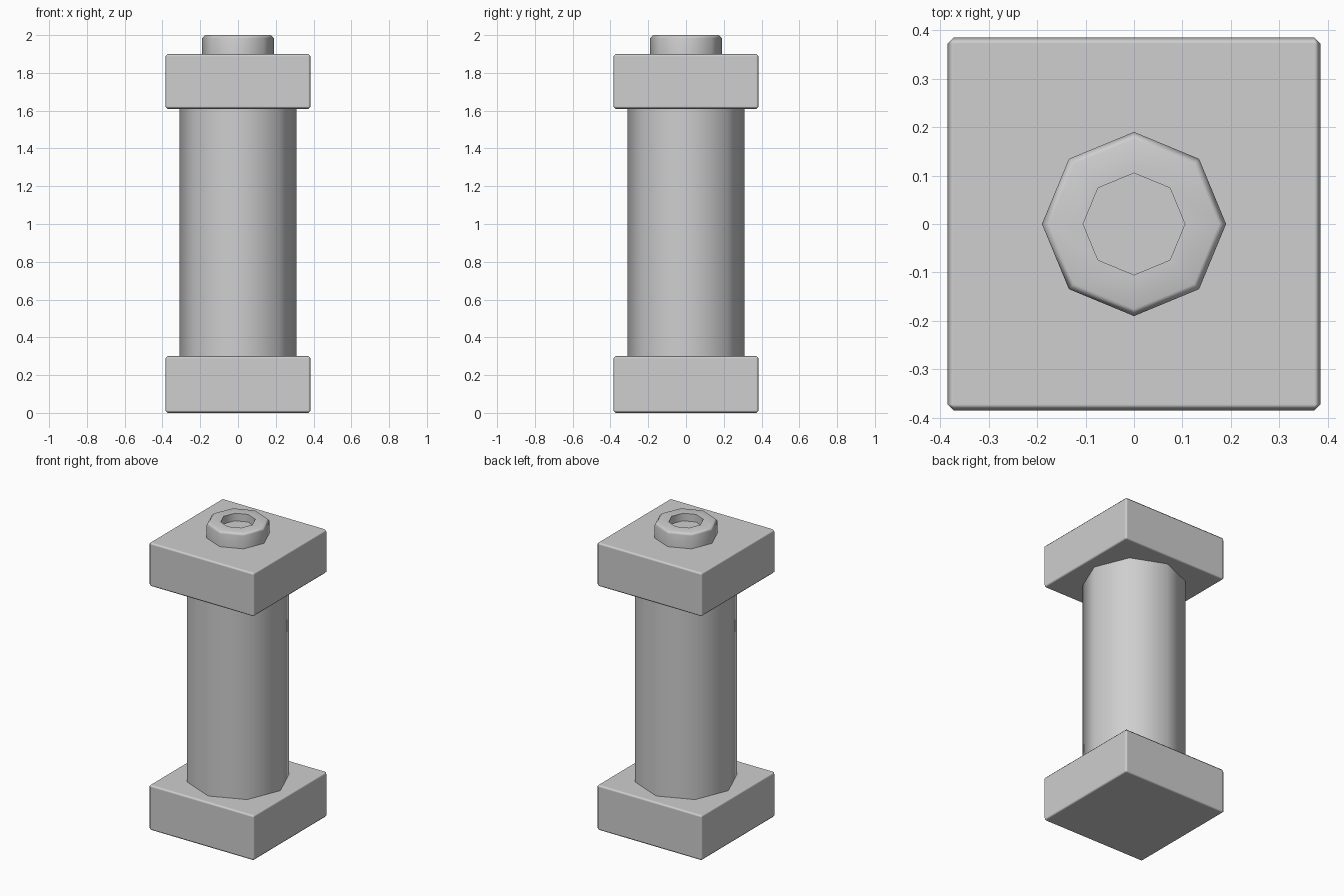
import bpy
import bmesh
from math import radians

cube = bpy.data.objects.get("Cube")
if cube:
    bpy.data.objects.remove(cube, do_unlink=True)

grey = bpy.data.materials.new("plain_grey")
grey.use_nodes = True
colour = (0.62, 0.62, 0.62, 1)
grey.diffuse_color = colour
grey.node_tree.nodes["Principled BSDF"].inputs["Base Color"].default_value = colour


def add_part(name, bm, angle=50):
    bmesh.ops.recalc_face_normals(bm, faces=bm.faces)
    mesh = bpy.data.meshes.new(name)
    bm.to_mesh(mesh)
    bm.free()
    mesh.materials.append(grey)
    obj = bpy.data.objects.new(name, mesh)
    bpy.context.collection.objects.link(obj)
    bpy.ops.object.select_all(action='DESELECT')
    obj.select_set(True)
    bpy.context.view_layer.objects.active = obj
    bpy.ops.object.shade_smooth_by_angle(angle=radians(angle))
    return obj


def add_slab(name, bottom, top, half=0.385):
    bm = bmesh.new()
    bmesh.ops.create_cube(bm, size=1)
    bmesh.ops.scale(bm, vec=(2 * half, 2 * half, top - bottom), verts=bm.verts)
    bmesh.ops.translate(bm, vec=(0, 0, (top + bottom) / 2), verts=bm.verts)
    obj = add_part(name, bm)
    bevel = obj.modifiers.new("chamfer", 'BEVEL')
    bevel.width = 0.013
    bevel.segments = 1
    # Large faces stay flat while the chamfers blend
    bevel.harden_normals = True
    for poly in obj.data.polygons:
        poly.use_smooth = True


def add_prism(name, profile):
    """Eight-sided turned solid through (radius, height) rings, capped at both ends."""
    bm = bmesh.new()
    rings = []
    for radius, height in profile:
        ring = bmesh.ops.create_circle(bm, segments=8, radius=radius)["verts"]
        bmesh.ops.translate(bm, vec=(0, 0, height), verts=ring)
        rings.append(ring)
    for low, high in zip(rings, rings[1:]):
        for i in range(8):
            j = (i + 1) % 8
            bm.faces.new((low[i], low[j], high[j], high[i]))
    bm.faces.new(rings[0])
    bm.faces.new(rings[-1])
    return add_part(name, bm)


# Square blocks at both ends
add_slab("base_block", 0, 0.30)
add_slab("top_block", 1.61, 1.90)

# Octagonal shaft between the blocks
add_prism("shaft", [(0.31, 0.29), (0.31, 1.62)])

# Chamfered collar with a shallow socket
collar = add_prism("collar", [(0.19, 1.89), (0.19, 1.985), (0.175, 2.0),
                              (0.105, 2.0), (0.105, 1.95)])
normals = collar.modifiers.new("flat_rim", 'WEIGHTED_NORMAL')
normals.keep_sharp = True
